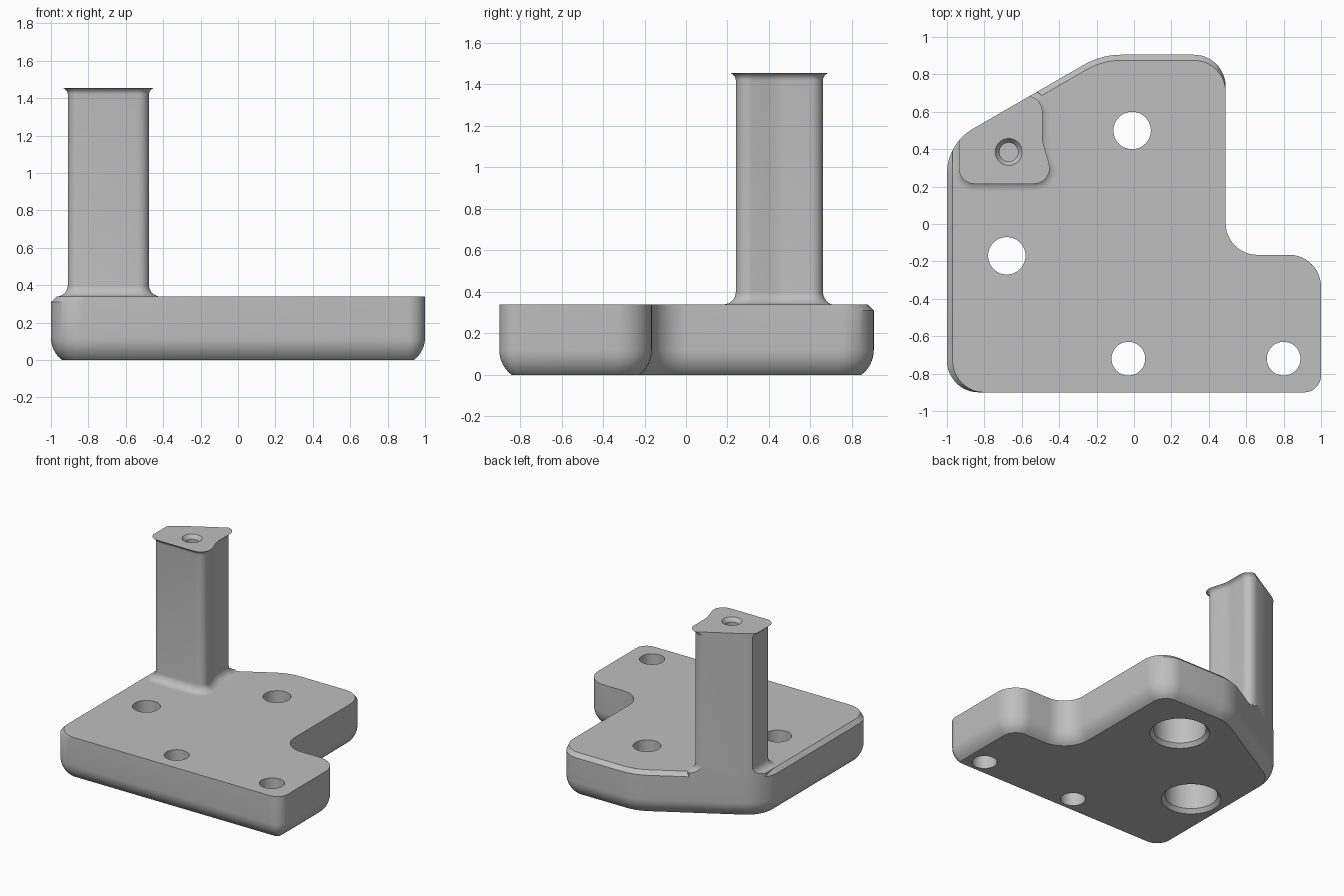
import bpy, math
from mathutils import Vector
from mathutils.geometry import intersect_line_line_2d  # noqa: F401

if "Cube" in bpy.data.objects:
    bpy.data.objects.remove(bpy.data.objects["Cube"], do_unlink=True)

# Single grey material
grey = bpy.data.materials.new("plain grey")
grey.use_nodes = True
colour = (0.52, 0.52, 0.52, 1)
grey.diffuse_color = colour
grey.node_tree.nodes["Principled BSDF"].inputs["Base Color"].default_value = colour

PLATE_TOP, CHAMFER, POST_TOP = 0.34, 0.03, 1.455


def outline(corners, insets, steps=12):
    """Counter-clockwise polygon with rounded corners (x, y, radius), inset per edge."""
    count = len(corners)
    if not isinstance(insets, (list, tuple)):
        insets = [insets] * count
    pos = [Vector(c[:2]) for c in corners]
    dirs = [(pos[(i + 1) % count] - pos[i]).normalized() for i in range(count)]
    ring = []
    for i, (p, u, v) in enumerate(zip(pos, dirs[-1:] + dirs[:-1], dirs)):
        d_in, d_out = insets[i - 1], insets[i]
        cross = u.x * v.y - u.y * v.x
        turn = math.atan2(cross, u.dot(v))
        side = math.copysign(1, turn)
        # Corner moved to where the two inset edges meet
        p = p + v * (d_in / cross) - u * (d_out / cross)
        radius = corners[i][2] - side * min(d_in, d_out, key=abs)
        n = Vector((-u.y, u.x))
        centre = p - u * radius * math.tan(abs(turn) / 2) + n * side * radius
        start = math.atan2(u.y, u.x) - side * math.pi / 2
        for k in range(steps + 1):
            a = start + turn * k / steps
            ring.append(centre + radius * Vector((math.cos(a), math.sin(a))))
    return ring


def loft(name, rings):
    """Closed solid through (outline, height) rings."""
    n = len(rings[0][0])
    verts = [(p[0], p[1], z) for ring, z in rings for p in ring]
    faces = [tuple(reversed(range(n))), tuple(range(len(verts) - n, len(verts)))]
    for r in range(len(rings) - 1):
        for i in range(n):
            j = (i + 1) % n
            faces.append((r * n + i, r * n + j, r * n + n + j, r * n + n + i))
    mesh = bpy.data.meshes.new(name)
    mesh.from_pydata(verts, [], faces)
    mesh.materials.append(grey)
    obj = bpy.data.objects.new(name, mesh)
    bpy.context.collection.objects.link(obj)
    return obj


def turned(name, x, y, profile, sides=48):
    """Solid of revolution about a vertical axis from (radius, height) pairs."""
    angles = [2 * math.pi * k / sides for k in range(sides)]
    return loft(name, [([(x + r * math.cos(a), y + r * math.sin(a)) for a in angles], z)
                       for r, z in profile])


def combine(obj, tool, operation):
    tool.hide_render = True
    mod = obj.modifiers.new(operation.lower(), "BOOLEAN")
    mod.operation, mod.solver, mod.object = operation, "EXACT", tool
    bpy.context.view_layer.objects.active = obj
    bpy.ops.object.modifier_apply(modifier=mod.name)
    bpy.data.objects.remove(tool, do_unlink=True)


def smooth(obj):
    bpy.ops.object.select_all(action="DESELECT")
    obj.select_set(True)
    bpy.context.view_layer.objects.active = obj
    bpy.ops.object.shade_smooth_by_angle(angle=math.radians(30))


# Base plate: stepped outline, rounded underside, chamfer on left, slanted and back edges
plate_corners = [(-1, -0.9, 0.17), (1, -0.9, 0.09), (1, -0.165, 0.17), (0.49, -0.165, 0.17),
                 (0.49, 0.905, 0.17), (-0.175, 0.905, 0.4), (-1, 0.429, 0.277)]
rise, undercut = 0.12, 0.06
big = (rise ** 2 + undercut ** 2) / (2 * undercut)
rings = []
for k in range(9):
    a = math.asin(rise / big) * (1 - k / 8)
    rings.append((outline(plate_corners, big * (1 - math.cos(a))), rise - big * math.sin(a)))
rings.append((outline(plate_corners, 0), PLATE_TOP - CHAMFER))
rings.append((outline(plate_corners, [0] * 4 + [CHAMFER] * 3), PLATE_TOP))
plate = loft("base_plate", rings)

# Counterbored holes, wide from below
for x, y in [(-0.01, 0.5), (-0.68, -0.17)]:
    combine(plate, turned("bore_cutter", x, y, [
        (0.215, -0.1), (0.215, 0), (0.19, 0.03), (0.19, 0.24), (0.1, 0.24), (0.1, 0.5)]),
        "DIFFERENCE")
# Plain through holes
for x in (-0.03, 0.8):
    combine(plate, turned("hole_cutter", x, -0.72, [(0.09, -0.1), (0.09, 0.5)]), "DIFFERENCE")
smooth(plate)

# Post: flared at foot and head, trimmed flush with the plate edge
post_corners = [(-0.91, 0.24, 0.055), (-0.455, 0.24, 0.06), (-0.515, 0.44, 0.25),
                (-0.515, 0.66, 0.06), (-0.91, 0.66, 0.02)]
foot, head = 0.06, 0.035
rings = [(outline(post_corners, -foot), PLATE_TOP - CHAMFER)]
for k in range(9):
    a = math.pi / 2 * k / 8
    rings.append((outline(post_corners, -foot * (1 - math.sin(a))),
                  PLATE_TOP + foot * (1 - math.cos(a))))
for k in range(7):
    a = math.pi / 3 * k / 6
    rings.append((outline(post_corners, -0.05 * (1 - math.cos(a))),
                  POST_TOP - head + head * math.sin(a) / math.sin(math.pi / 3)))
post = loft("post", rings)
edge = outline(plate_corners, 0)
combine(post, loft("trim_cutter", [(edge, 0.1), (edge, 2)]), "INTERSECT")

# Countersunk blind hole in the post head
combine(post, turned("screw_cutter", -0.67, 0.385, [
    (0.05, POST_TOP - 0.2), (0.05, POST_TOP - 0.03), (0.072, POST_TOP), (0.072, POST_TOP + 0.1)]),
    "DIFFERENCE")
smooth(post)
